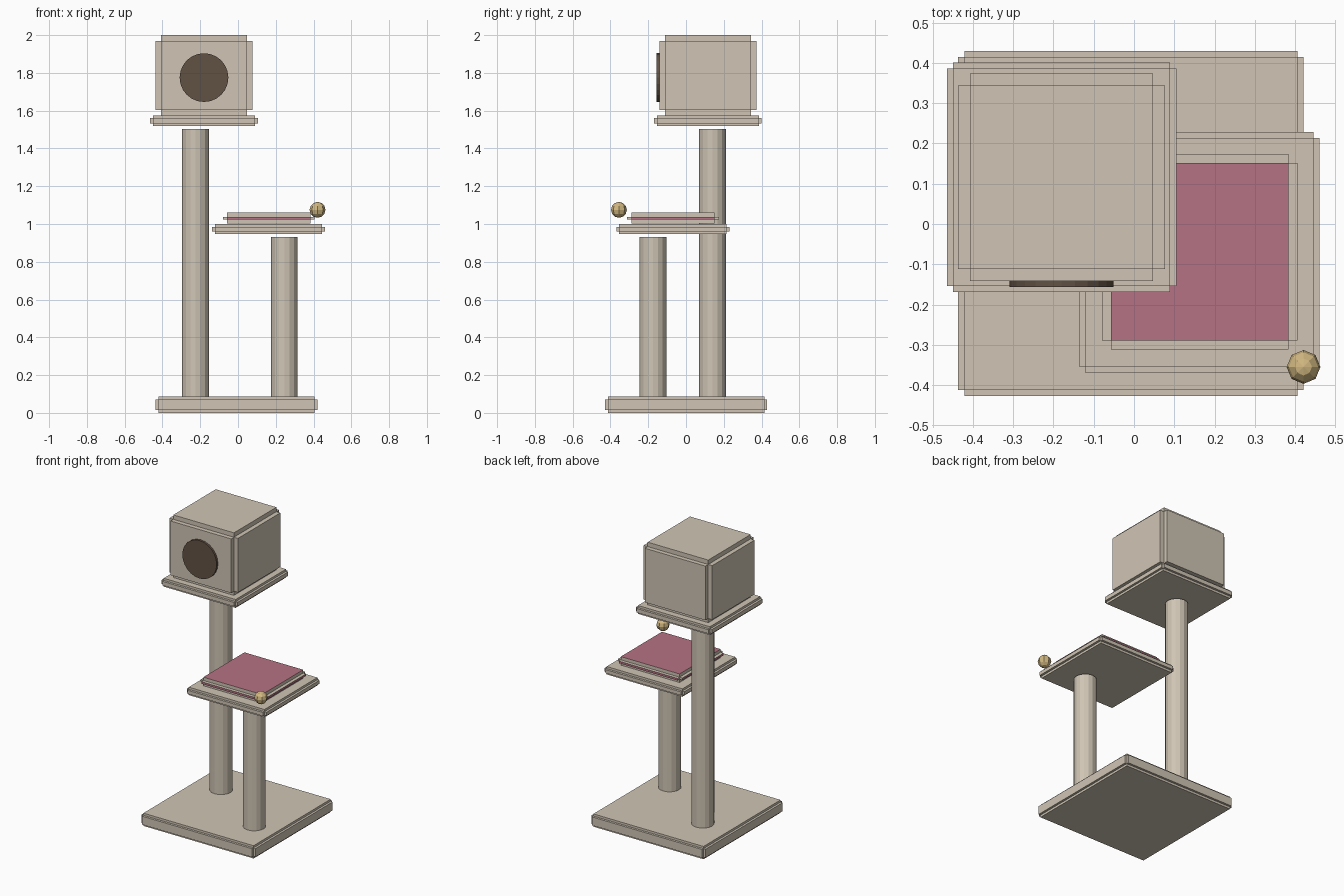
import bpy, bmesh, math
from mathutils import Matrix, Vector

old = bpy.data.objects.get("Cube")
if old:
    bpy.data.objects.remove(old, do_unlink=True)


def material(name, rgb):
    m = bpy.data.materials.new(name)
    m.use_nodes = True
    m.diffuse_color = (*rgb, 1)
    for n in m.node_tree.nodes:
        if n.type == 'BSDF_PRINCIPLED':
            n.inputs["Base Color"].default_value = (*rgb, 1)
    return m


BEIGE = material("beige_plush", (0.63, 0.56, 0.46))
PINK = material("rose_fabric", (0.47, 0.17, 0.23))
DARK = material("dark_brown", (0.12, 0.083, 0.057))
GOLD = material("straw_gold", (0.64, 0.48, 0.22))


def finish(bm, name, *mats):
    me = bpy.data.meshes.new(name)
    bm.to_mesh(me)
    bm.free()
    for m in mats:
        me.materials.append(m)
    ob = bpy.data.objects.new(name, me)
    bpy.context.collection.objects.link(ob)
    return ob


def stepped_box(name, x, y, z0, z1, width, step, cap=None):
    """Square box whose edges are cut back in a square step."""
    bm = bmesh.new()
    size = Vector((width, width, z1 - z0))
    centre = Vector((x, y, (z0 + z1) / 2))
    bmesh.ops.create_cube(bm, size=1)
    bmesh.ops.scale(bm, vec=size, verts=bm.verts)
    bmesh.ops.bevel(bm, geom=bm.edges[:], offset=step, segments=2,
                    profile=0.0, affect='EDGES')
    # outermost faces take the cap colour, the step keeps the first colour
    if cap:
        for f in bm.faces:
            c = f.calc_center_median()
            outer = any(abs(abs(c[i]) - size[i] / 2) < 1e-4 for i in range(3))
            f.material_index = 1 if outer else 0
    bmesh.ops.translate(bm, vec=centre, verts=bm.verts)
    return finish(bm, name, BEIGE, *([cap] if cap else []))


def cylinder(name, centre, radius, depth, sides, mat, axis='Z'):
    bm = bmesh.new()
    rot = Matrix.Rotation(math.pi / 2, 4, 'X') if axis == 'Y' else Matrix()
    bmesh.ops.create_cone(bm, cap_ends=True, segments=sides, radius1=radius,
                          radius2=radius, depth=depth,
                          matrix=Matrix.Translation(centre) @ rot)
    return finish(bm, name, mat)


# Base and posts
stepped_box("base", -0.008, 0.001, 0, 0.087, 0.857, 0.015)
for name, x, y, top in (("tall_post", -0.225, 0.14, 1.503),
                        ("short_post", 0.245, -0.175, 0.932)):
    bottom = 0.085
    cylinder(name, (x, y, (bottom + top) / 2), 0.071, top - bottom, 16, BEIGE)

# Lower platform with cushion
stepped_box("platform", 0.162, -0.07, 0.946, 1.0, 0.598, 0.015)
stepped_box("cushion", 0.163, -0.069, 1.002, 1.06, 0.485, 0.022, PINK)

# Upper shelf and house with its round doorway
stepped_box("shelf", -0.18, 0.116, 1.518, 1.575, 0.57, 0.015)
stepped_box("house", -0.18, 0.116, 1.573, 2.0, 0.515, 0.03)
cylinder("doorway", (-0.18, -0.148, 1.775), 0.129, 0.016, 24, DARK, 'Y')

# Toy ball on the platform corner
bm = bmesh.new()
bmesh.ops.create_uvsphere(bm, u_segments=8, v_segments=6, radius=0.042,
                          matrix=Matrix.Translation((0.421, -0.355, 1.075)))
finish(bm, "toy_ball", GOLD)
